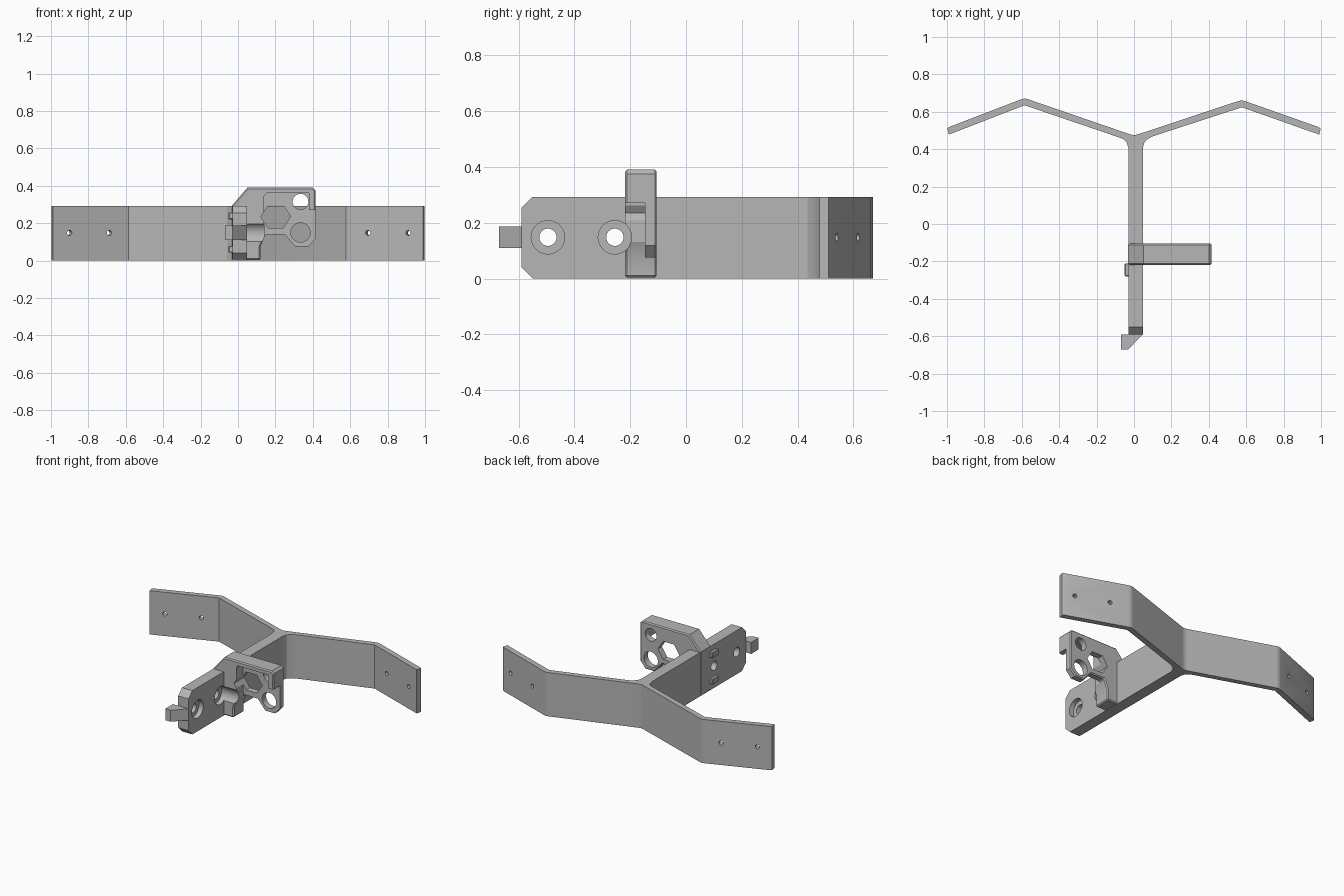
import bpy, bmesh, math
from mathutils import Vector, Matrix

cube = bpy.data.objects.get("Cube")
if cube:
    bpy.data.objects.remove(cube, do_unlink=True)

grey = bpy.data.materials.new("plain grey")
grey.use_nodes = True
COLOUR = (0.47, 0.47, 0.47, 1)
grey.diffuse_color = COLOUR
grey.node_tree.nodes["Principled BSDF"].inputs["Base Color"].default_value = COLOUR


def finish(name, bm):
    bmesh.ops.recalc_face_normals(bm, faces=bm.faces)
    mesh = bpy.data.meshes.new(name)
    bm.to_mesh(mesh)
    bm.free()
    mesh.materials.append(grey)
    obj = bpy.data.objects.new(name, mesh)
    bpy.context.collection.objects.link(obj)
    return obj


def prism(name, points, lo, hi, axis):
    """Extrude a flat profile along the named axis from lo to hi."""
    place = {"x": lambda a, b, d: (d, a, b),
             "y": lambda a, b, d: (a, d, b),
             "z": lambda a, b, d: (a, b, d)}[axis]
    bm = bmesh.new()
    face = bm.faces.new([bm.verts.new(place(a, b, lo)) for a, b in points])
    new = bmesh.ops.extrude_face_region(bm, geom=[face])["geom"]
    shift = Vector(place(0, 0, hi - lo))
    bmesh.ops.translate(bm, vec=shift, verts=[g for g in new if isinstance(g, bmesh.types.BMVert)])
    return finish(name, bm)


def box(name, x, y, z):
    return prism(name, [(x[0], y[0]), (x[1], y[0]), (x[1], y[1]), (x[0], y[1])], z[0], z[1], "z")


def rod(name, centre, direction, radius, length, sides=32):
    bm = bmesh.new()
    turn = Vector(direction).to_track_quat("Z", "Y").to_matrix().to_4x4()
    bmesh.ops.create_cone(bm, cap_ends=True, segments=sides, radius1=radius, radius2=radius,
                          depth=length, matrix=Matrix.Translation(centre) @ turn)
    return finish(name, bm)


def cut(obj, cutter):
    mod = obj.modifiers.new("cut", "BOOLEAN")
    mod.operation = "DIFFERENCE"
    mod.solver = "EXACT"
    mod.object = cutter
    cutter.hide_render = True
    cutter.hide_viewport = True


def bevel(obj, width):
    mod = obj.modifiers.new("edge", "BEVEL")
    mod.width = width
    mod.segments = 1
    mod.limit_method = "ANGLE"
    mod.angle_limit = math.radians(60)


HEIGHT = 0.293
LEFT, RIGHT = -0.03, 0.047
BOLTS = (-0.495, -0.255)
BOLT_Z = 0.148

# Bent wings with a filleted root
wings = prism("wings", [
    (-0.998, 0.512), (-0.985, 0.52), (-0.6, 0.668), (-0.585, 0.671), (-0.57, 0.668),
    (-0.02, 0.479), (0, 0.475), (0.02, 0.479),
    (0.56, 0.658), (0.577, 0.661), (0.594, 0.657), (0.985, 0.519), (0.998, 0.51),
    (0.99, 0.478), (0.577, 0.624), (0.1, 0.469), (0.075, 0.455), (0.055, 0.435), (RIGHT, 0.405),
    (LEFT, 0.405), (-0.038, 0.435), (-0.058, 0.455), (-0.083, 0.464),
    (-0.585, 0.635), (-0.99, 0.478)], 0, HEIGHT, "z")
for x, side in ((-0.905, -1), (-0.69, -1), (0.7, 1), (0.915, 1)):
    y = 0.641 - (abs(x) - 0.577) * 0.36
    cut(wings, rod("wing_hole_cutter", (x, y, BOLT_Z), (side * 0.35, 1, 0), 0.014, 0.15, 20))

# Central beam with chamfered front corners
beam = prism("beam", [(0.405, 0), (0.405, HEIGHT), (-0.55, HEIGHT), (-0.59, HEIGHT - 0.04),
                      (-0.59, 0.04), (-0.55, 0)], LEFT, RIGHT, "x")

# Clamp bracket standing beside the beam
bracket = prism("bracket", [
    (-0.032, 0.003), (0.12, 0.003), (0.12, 0.075), (0.147, 0.14), (0.25, 0.14),
    (0.305, 0.075), (0.377, 0.075), (0.415, 0.118), (0.415, 0.375), (0.4, 0.39),
    (0.05, 0.39), (-0.032, 0.295)], -0.218, -0.105, "y")
edge = bracket.modifiers.new("edge", "BEVEL")
edge.width = 0.007
edge.segments = 1
edge.limit_method = "ANGLE"
edge.angle_limit = math.radians(60)
cut(bracket, prism("pocket_cutter", [(0.148, 0.02), (0.14, 0.2), (0.14, 0.345), (0.152, 0.36),
                                     (0.38, 0.36), (0.38, 0.27), (0.5, 0.27), (0.5, 0.02)],
                   -0.3, -0.147, "y"))
hexagon = [(0.202 + 0.08 * math.cos(i * math.pi / 3), 0.235 + 0.07 * math.sin(i * math.pi / 3))
           for i in range(6)]
cut(bracket, prism("hexagon_cutter", hexagon, -0.3, 0, "y"))
for z, radius in ((0.315, 0.042), (0.15, 0.052)):
    cut(bracket, rod("round_hole_cutter", (0.334, -0.15, z), (0, 1, 0), radius, 0.4))

# Counterbored bolt holes, passing along the bracket too
for y in BOLTS:
    through = rod("bolt_hole_cutter", (0, y, BOLT_Z), (1, 0, 0), 0.031, 0.4)
    bore = rod("counterbore_cutter", (0.215, y, BOLT_Z), (1, 0, 0), 0.06, 0.4)
    for part in (beam, bracket):
        cut(part, through)
        cut(part, bore)

# Hook at the front end
hook = prism("front_hook", [(-0.07, -0.59), (RIGHT, -0.59), (-0.03, -0.67), (-0.07, -0.67)],
             0.11, 0.187, "z")

# Locating tabs on the outer side of the beam
tabs = []
for label, low in (("upper", 0.22), ("lower", 0.042)):
    tab = box(label + "_tab", (-0.05, LEFT + 0.005), (-0.28, -0.21), (low, low + 0.037))
    bevel(tab, 0.004)
    tabs.append(tab)

# Smooth the round surfaces and keep the edges sharp
bpy.ops.object.select_all(action="DESELECT")
for part in (wings, beam, bracket, hook, *tabs):
    bpy.context.view_layer.objects.active = part
    part.select_set(True)
    for mod in list(part.modifiers):
        bpy.ops.object.modifier_apply(modifier=mod.name)
    bpy.ops.object.shade_smooth_by_angle(angle=math.radians(25))
    part.select_set(False)

for obj in [o for o in bpy.data.objects if o.name.split(".")[0].endswith("_cutter")]:
    bpy.data.objects.remove(obj, do_unlink=True)
